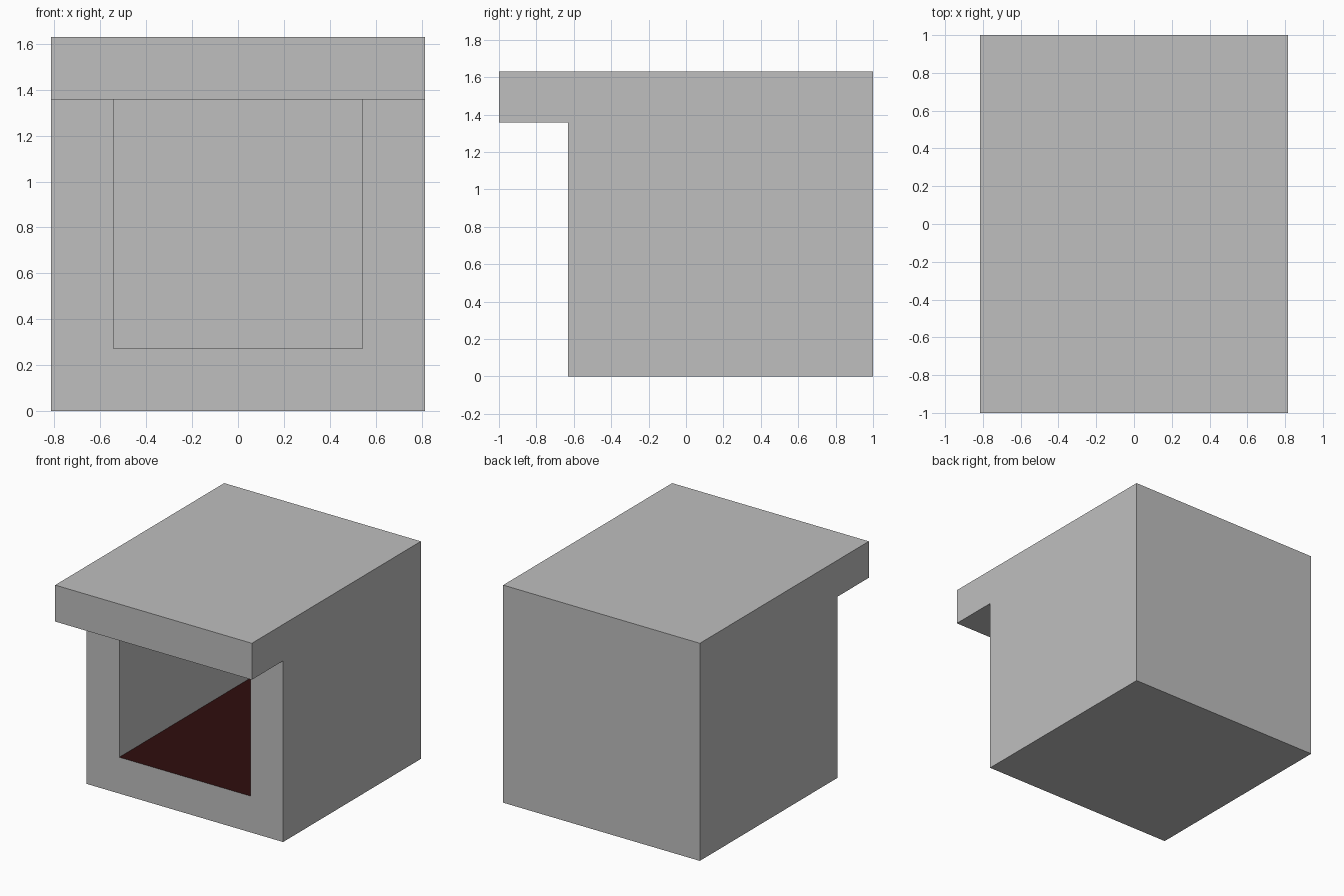
import bpy, bmesh

cube = bpy.data.objects.get("Cube")
if cube:
    bpy.data.objects.remove(cube, do_unlink=True)


def material(name, colour):
    m = bpy.data.materials.new(name)
    m.use_nodes = True
    m.diffuse_color = colour
    m.node_tree.nodes["Principled BSDF"].inputs["Base Color"].default_value = colour
    return m


# Main dimensions
W, H = 0.815, 1.63              # outer half width, height
EAVE, FRONT, BACK = -1, -0.63, 1
IN, FLOOR, CEIL = 0.543, 0.272, 1.357   # opening half width and heights
END = BACK - 0.005              # inner face of the thin back wall

bm = bmesh.new()


def face(points, mat=0):
    f = bm.faces.new([bm.verts.new(p) for p in points])
    f.material_index = mat


def rect_y(y, w, z0, z1):
    face([(-w, y, z0), (w, y, z0), (w, y, z1), (-w, y, z1)])


def rect_z(z, w, y0, y1, mat=0):
    face([(-w, y0, z), (w, y0, z), (w, y1, z), (-w, y1, z)], mat)


# Roof, base, back wall and overhang edge
rect_z(H, W, EAVE, BACK)
rect_z(0, W, FRONT, BACK)
rect_y(BACK, W, 0, H)
rect_y(EAVE, W, CEIL, H)

# Recess floor and end wall
rect_z(FLOOR, IN, FRONT, END, 1)
rect_y(END, IN, FLOOR, CEIL)

# Outer sides and recess sides
for s in (-1, 1):
    profile = [(FRONT, 0), (BACK, 0), (BACK, H), (EAVE, H), (EAVE, CEIL), (FRONT, CEIL)]
    face([(s * W, y, z) for y, z in profile])
    inner = [(FRONT, FLOOR), (END, FLOOR), (END, CEIL), (FRONT, CEIL)]
    face([(s * IN, y, z) for y, z in inner])

# U-shaped front frame
half = [(W, 0), (W, CEIL), (IN, CEIL), (IN, FLOOR)]
outline = half + [(-x, z) for x, z in reversed(half)]
face([(x, FRONT, z) for x, z in outline])

# Overhang underside running on into the recess ceiling
half = [(W, EAVE), (W, FRONT), (IN, FRONT), (IN, END)]
outline = half + [(-x, y) for x, y in reversed(half)]
face([(x, y, CEIL) for x, y in outline])

# Join the faces into one closed body
bmesh.ops.remove_doubles(bm, verts=bm.verts, dist=0.0005)
bmesh.ops.recalc_face_normals(bm, faces=bm.faces)

mesh = bpy.data.meshes.new("hollow_block")
bm.to_mesh(mesh)
bm.free()
mesh.materials.append(material("mid grey", (0.52, 0.52, 0.52, 1)))
mesh.materials.append(material("dark red", (0.028, 0.004, 0.004, 1)))
block = bpy.data.objects.new("hollow_block", mesh)
bpy.context.collection.objects.link(block)
